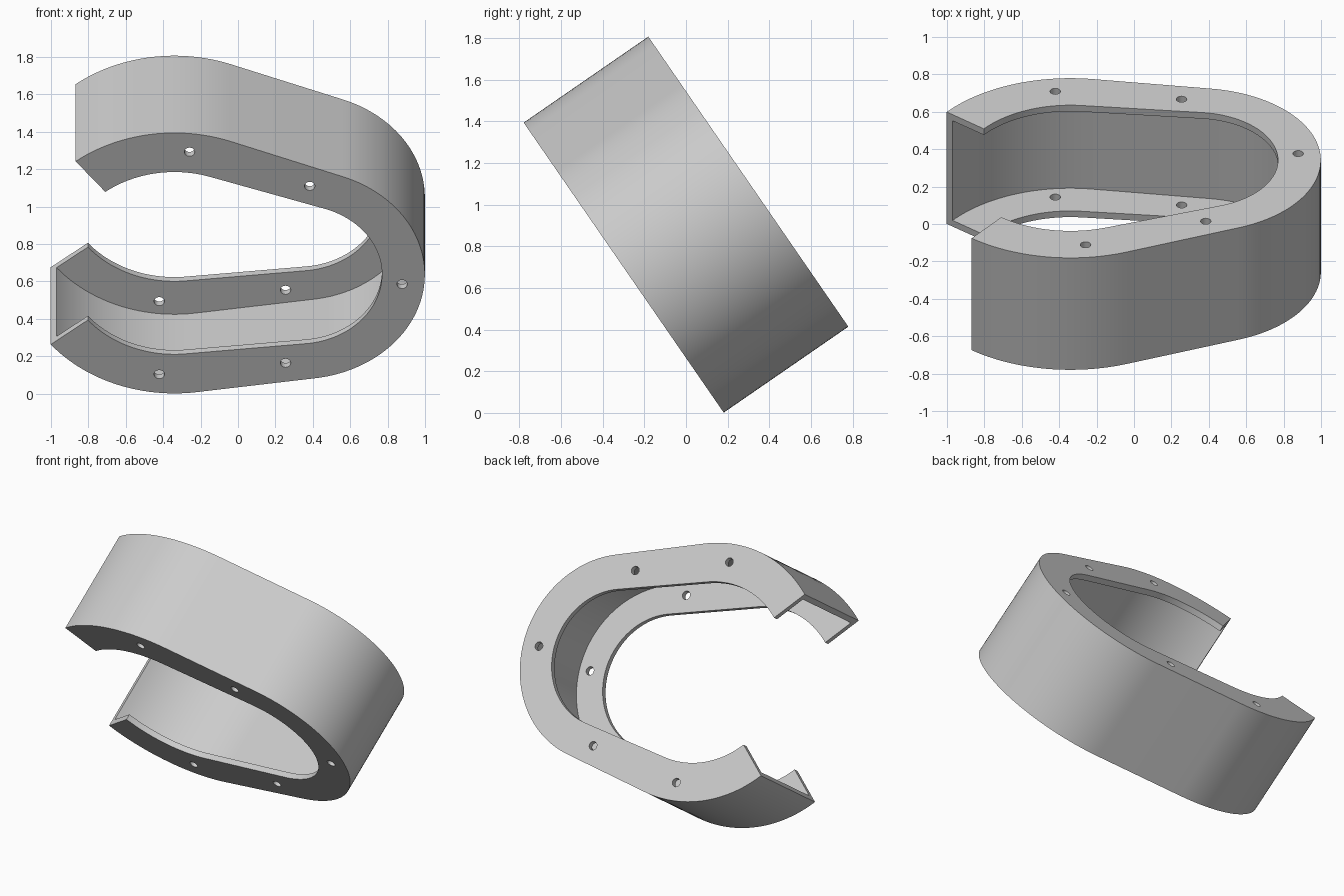
import bpy, bmesh
from math import radians, cos, sin, acos, pi
from mathutils import Vector

if "Cube" in bpy.data.objects:
    bpy.data.objects.remove(bpy.data.objects["Cube"], do_unlink=True)

AXIS = radians(-6.4)      # direction from the wide round to the narrow round
SPAN = 0.663              # distance between the two round centres
HALF = 0.3635             # half the channel depth
THICK = 0.04              # sheet thickness
WIDE = Vector((-0.34, 0))
NARROW = WIDE + SPAN * Vector((cos(AXIS), sin(AXIS)))
TILT = radians(124.6)

grey = bpy.data.materials.new("light grey")
grey.use_nodes = True
colour = (0.6, 0.6, 0.6, 1)
grey.diffuse_color = colour
grey.node_tree.nodes["Principled BSDF"].inputs["Base Color"].default_value = colour


def polar(centre, radius, angle):
    return centre + radius * Vector((cos(AXIS + angle), sin(AXIS + angle)))


def arc(centre, radius, start, end, steps):
    return [polar(centre, radius, start + (end - start) * i / steps)
            for i in range(steps + 1)]


def open_loop(wide_r, narrow_r):
    """Tapered C outline: wide arc, tangent line, narrow arc, line, wide arc."""
    tangent = acos((wide_r - narrow_r) / SPAN)
    gap = radians(135)
    return (arc(WIDE, wide_r, gap, tangent, 24)
            + arc(NARROW, narrow_r, tangent, -tangent, 56)
            + arc(WIDE, wide_r, -tangent, -gap, 24))


# Channel: outer wall with two inward flanges, swept round the C outline
outer = open_loop(0.846, 0.68)
wall = open_loop(0.846 - THICK, 0.68 - THICK)
inner = open_loop(0.592, 0.451)
lip = HALF - THICK
section = [(outer, -HALF), (outer, HALF), (inner, HALF), (inner, lip),
           (wall, lip), (wall, -lip), (inner, -lip), (inner, -HALF)]

bm = bmesh.new()
rows = [[bm.verts.new((p.x, p.y, w)) for p in loop] for loop, w in section]
for a, b in zip(rows, rows[1:] + rows[:1]):
    for i in range(len(a) - 1):
        bm.faces.new((a[i], a[i + 1], b[i + 1], b[i]))
for end in (0, -1):
    bm.faces.new([row[end] for row in rows])
bmesh.ops.recalc_face_normals(bm, faces=bm.faces)
mesh = bpy.data.meshes.new("flanged_channel")
bm.to_mesh(mesh)
bm.free()
mesh.materials.append(grey)
channel = bpy.data.objects.new("flanged_channel", mesh)
bpy.context.collection.objects.link(channel)

# Screw holes through both flanges
holes = [polar(NARROW, 0.562, 0)]
for side in (pi / 2, -pi / 2):
    holes += [polar(WIDE, 0.727, side), polar(NARROW, 0.578, side)]
bm = bmesh.new()
for h in holes:
    made = bmesh.ops.create_cone(bm, cap_ends=True, segments=24, radius1=0.028,
                                 radius2=0.028, depth=HALF * 2.4)
    bmesh.ops.translate(bm, verts=made["verts"], vec=(h.x, h.y, 0))
cut_mesh = bpy.data.meshes.new("hole_cutter")
bm.to_mesh(cut_mesh)
bm.free()
cut_mesh.materials.append(grey)
cutter = bpy.data.objects.new("hole_cutter", cut_mesh)
cutter.hide_render = True
bpy.context.collection.objects.link(cutter)

drill = channel.modifiers.new("screw_holes", 'BOOLEAN')
drill.operation = 'DIFFERENCE'
drill.solver = 'EXACT'
drill.object = cutter
bpy.ops.object.select_all(action='DESELECT')
channel.select_set(True)
bpy.context.view_layer.objects.active = channel
bpy.ops.object.modifier_apply(modifier=drill.name)
bpy.data.objects.remove(cutter, do_unlink=True)
bpy.ops.object.shade_smooth_by_angle(angle=radians(30))

# Lean the channel back onto its lower edge
channel.rotation_euler.x = TILT
channel.location.z = 0.904
